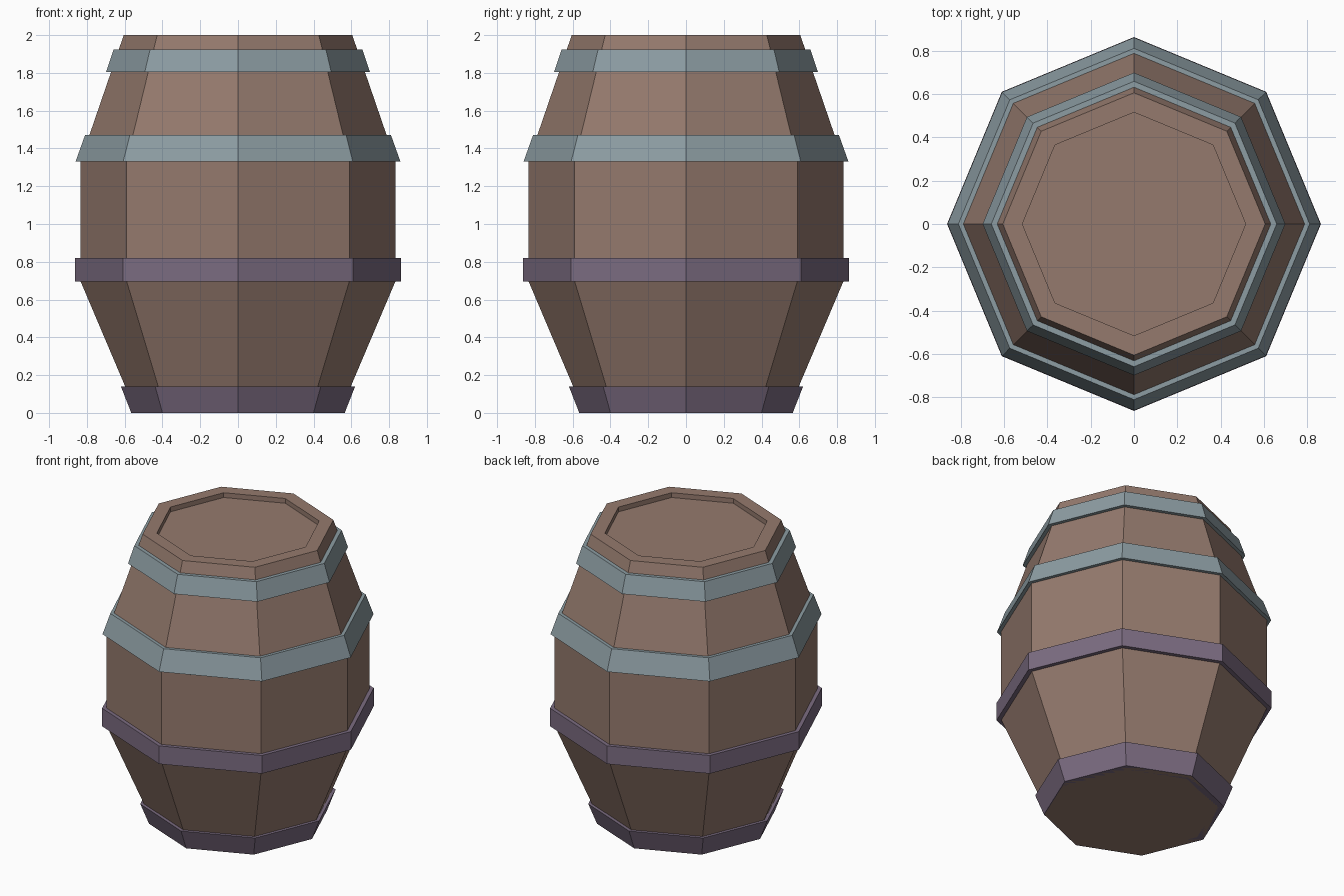
import bpy
import bmesh
from math import cos, sin, tau

cube = bpy.data.objects.get("Cube")
if cube:
    bpy.data.objects.remove(cube, do_unlink=True)

SIDES = 8


def material(name, rgb):
    mat = bpy.data.materials.new(name)
    mat.use_nodes = True
    mat.diffuse_color = (*rgb, 1)
    mat.node_tree.nodes["Principled BSDF"].inputs["Base Color"].default_value = (*rgb, 1)
    return mat


def lathe(name, profile, mat, closed=False):
    """Spin a (radius, z) profile into an octagonal part; cap the ends if open."""
    bm = bmesh.new()
    rings = [[bm.verts.new((r * cos(tau * i / SIDES), r * sin(tau * i / SIDES), z))
              for i in range(SIDES)] for r, z in profile]
    pairs = list(zip(rings, rings[1:]))
    if closed:
        pairs.append((rings[-1], rings[0]))
    else:
        bm.faces.new(rings[0][::-1])
        bm.faces.new(rings[-1])
    for low, high in pairs:
        for i in range(SIDES):
            j = (i + 1) % SIDES
            bm.faces.new((low[i], low[j], high[j], high[i]))
    bmesh.ops.recalc_face_normals(bm, faces=bm.faces)
    mesh = bpy.data.meshes.new(name)
    bm.to_mesh(mesh)
    bm.free()
    mesh.materials.append(mat)
    obj = bpy.data.objects.new(name, mesh)
    bpy.context.collection.objects.link(obj)
    return obj


def hoop(name, z0, r0, z1, r1, mat, depth=0.05):
    """Flat band with a sloped outside and a matching inside."""
    lathe(name, [(r0 - depth, z0), (r0, z0), (r1, z1), (r1 - depth, z1)], mat, closed=True)


wood = material("brown wood", (0.30, 0.195, 0.155))
steel = material("grey steel", (0.265, 0.335, 0.365))
iron = material("purple iron", (0.20, 0.15, 0.22))

# Staved body with a recessed lid
lathe("barrel_body", [(0.54, 0.005), (0.835, 0.70), (0.835, 1.33),
                      (0.605, 2.0), (0.515, 2.0), (0.515, 1.967)], wood)

# Hoops from bottom to top; the lowest has a wooden base plate
hoop("bottom_hoop", 0.0, 0.565, 0.14, 0.62, iron)
lathe("base_plate", [(0.56, 0.0), (0.56, 0.004)], wood)
hoop("lower_middle_hoop", 0.695, 0.862, 0.82, 0.862, iron)
hoop("upper_middle_hoop", 1.33, 0.86, 1.47, 0.81, steel)
hoop("top_hoop", 1.805, 0.698, 1.925, 0.658, steel)
